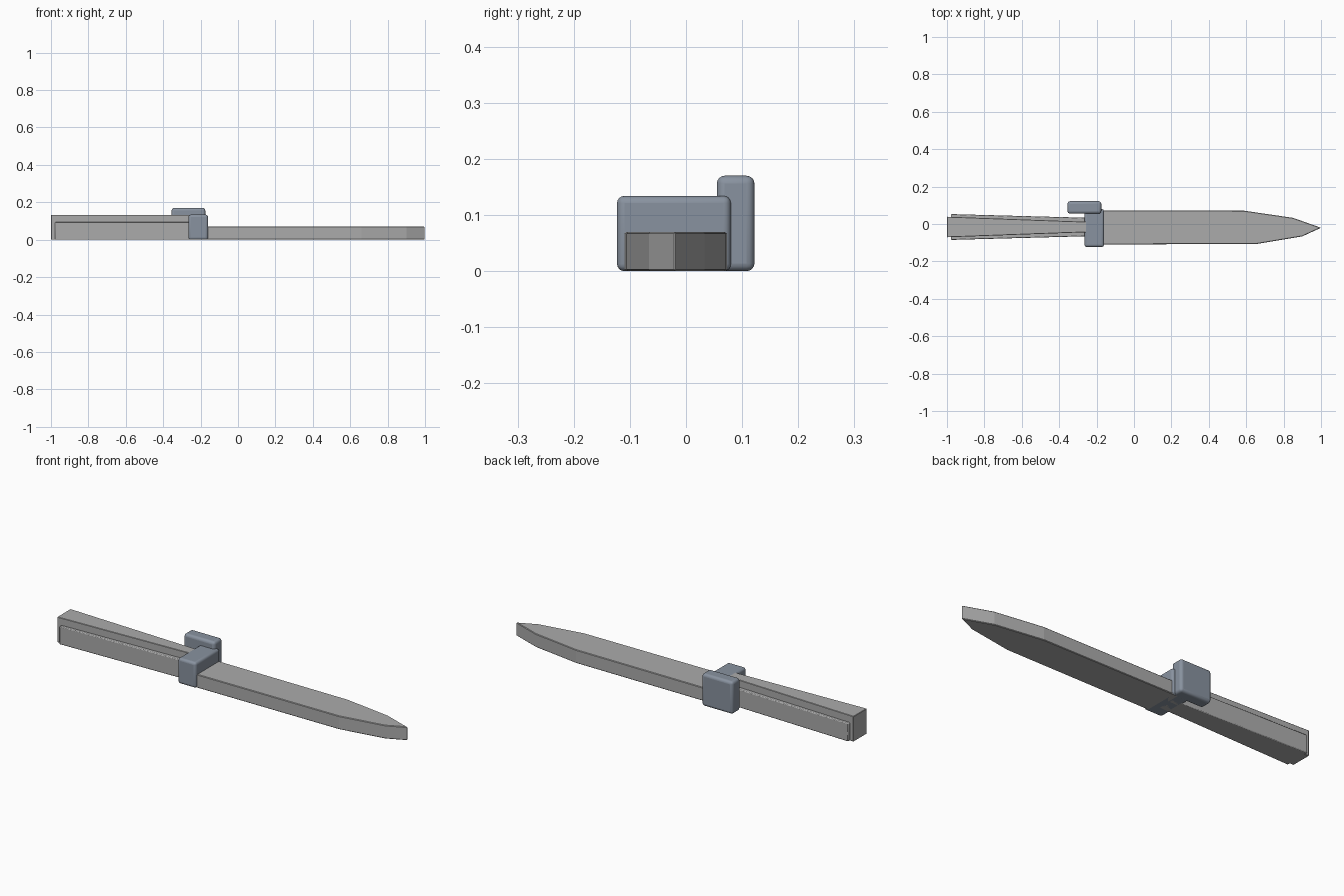
import bpy, bmesh

cube = bpy.data.objects.get("Cube")
if cube:
    bpy.data.objects.remove(cube, do_unlink=True)


def material(name, rgb):
    m = bpy.data.materials.new(name)
    m.use_nodes = True
    m.diffuse_color = (*rgb, 1)
    m.node_tree.nodes["Principled BSDF"].inputs["Base Color"].default_value = (*rgb, 1)
    return m


grey = material("plain grey", (0.41, 0.41, 0.41))
steel = material("blue grey steel", (0.25, 0.29, 0.35))


def prism(name, outline, height, mat, bevel, segments=1):
    """Extrude a counter-clockwise plan outline up from the ground and round its edges."""
    bm = bmesh.new()
    base = bm.faces.new([bm.verts.new((x, y, 0)) for x, y in outline])
    ext = bmesh.ops.extrude_face_region(bm, geom=[base], use_keep_orig=True)
    bmesh.ops.translate(bm, vec=(0, 0, height),
                        verts=[v for v in ext["geom"] if isinstance(v, bmesh.types.BMVert)])
    bmesh.ops.recalc_face_normals(bm, faces=bm.faces)
    mesh = bpy.data.meshes.new(name)
    bm.to_mesh(mesh)
    bm.free()
    obj = bpy.data.objects.new(name, mesh)
    bpy.context.collection.objects.link(obj)
    mesh.materials.append(mat)
    mod = obj.modifiers.new("rounded edges", "BEVEL")
    mod.width, mod.segments = bevel, segments
    mod.limit_method, mod.angle_limit = "ANGLE", 0.9
    if segments > 1:
        bpy.context.view_layer.objects.active = obj
        bpy.ops.object.select_all(action="DESELECT")
        obj.select_set(True)
        bpy.ops.object.shade_smooth_by_angle(angle=0.6)
    return obj


def box(name, x0, x1, y0, y1, height, mat, bevel):
    return prism(name, [(x0, y0), (x1, y0), (x1, y1), (x0, y1)], height, mat, bevel, 4)


# Blade with a slightly uneven pointed tip
prism("blade", [(-0.2, -0.11), (0.66, -0.106), (0.9, -0.066), (1, -0.02),
                (0.85, 0.033), (0.59, 0.071), (-0.2, 0.073)], 0.07, grey, 0.003)

# Handle core, flaring towards the butt
MID = -0.016
prism("handle_core", [(-1, MID - 0.055), (-0.2, MID - 0.026),
                      (-0.2, MID + 0.026), (-1, MID + 0.055)], 0.133, grey, 0.002)

# Lower grip plates on each side of the core
for side, name in ((1, "left_grip_plate"), (-1, "right_grip_plate")):
    pts = [(-0.978, MID + side * 0.02), (-0.2, MID + side * 0.02),
           (-0.2, MID + side * 0.048), (-0.978, MID + side * 0.069)]
    prism(name, pts, 0.095, grey, 0.004, 2)

# Guard and the offset block beside it
box("guard", -0.265, -0.16, -0.123, 0.08, 0.134, steel, 0.013)
box("guard_side_block", -0.355, -0.175, 0.055, 0.122, 0.17, steel, 0.014)
